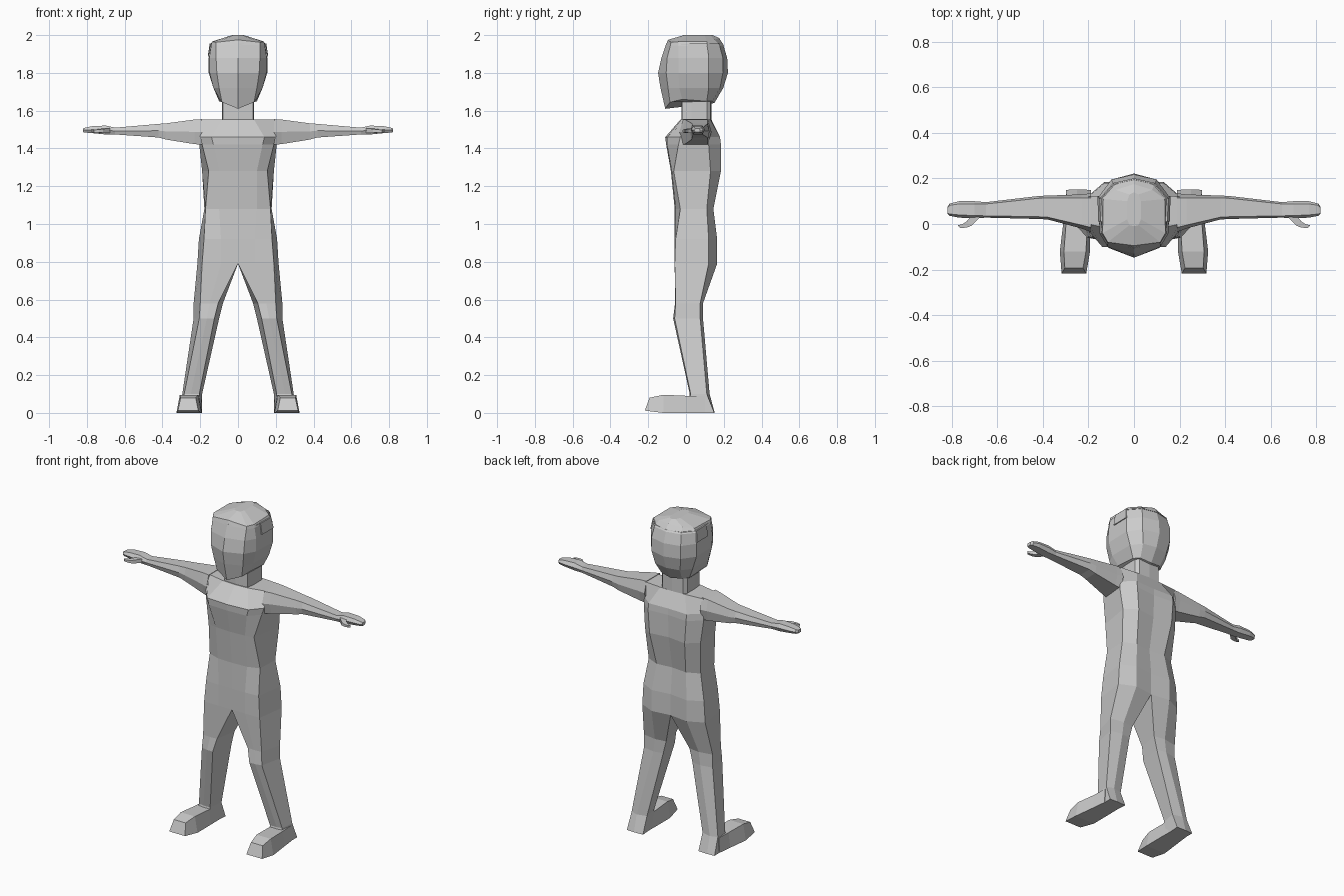
import bpy
import bmesh

cube = bpy.data.objects.get("Cube")
if cube:
    bpy.data.objects.remove(cube, do_unlink=True)

# One plain grey for the whole figure
GREY = (0.6, 0.6, 0.6, 1.0)
clay = bpy.data.materials.new("clay_grey")
clay.use_nodes = True
clay.diffuse_color = GREY
shader = next(n for n in clay.node_tree.nodes if n.type == "BSDF_PRINCIPLED")
shader.inputs["Base Color"].default_value = GREY


def level(z, *outline):
    """Horizontal section: (x, y) points at one height."""
    return [(x, y, z) for x, y in outline]


def loft(name, rings, closed=True, cap_start=True, cap_end=True):
    """Skin a chain of sections on both sides of the body.
    Open sections run from the front centre line to the back centre line."""
    bm = bmesh.new()
    for side in (1, -1):
        rows = [[bm.verts.new((side * x, y, z)) for x, y, z in ring] for ring in rings]
        count = len(rows[0])
        for low, high in zip(rows, rows[1:]):
            for i in range(count if closed else count - 1):
                j = (i + 1) % count
                bm.faces.new((low[i], low[j], high[j], high[i]))
        if cap_start:
            bm.faces.new(rows[0])
        if cap_end:
            bm.faces.new(rows[-1])
    bmesh.ops.remove_doubles(bm, verts=bm.verts, dist=0.0005)
    bmesh.ops.recalc_face_normals(bm, faces=bm.faces)
    mesh = bpy.data.meshes.new(name)
    bm.to_mesh(mesh)
    bm.free()
    mesh.materials.append(clay)
    obj = bpy.data.objects.new(name, mesh)
    bpy.context.scene.collection.objects.link(obj)
    return obj


# Torso, from hips up to the shoulder line
hips = ((0, -.06), (.09, -.06), (.19, -.06), (.215, .12), (.12, .165), (0, .15))
loft("torso", [
    level(.79, *hips),
    level(.92, (0, -.06), (.09, -.06), (.18, -.055), (.207, .12), (.12, .165), (0, .15)),
    level(1.08, (0, -.06), (.1, -.055), (.172, -.03), (.178, .11), (.1, .145), (0, .135)),
    level(1.28, (0, -.08), (.1, -.075), (.155, -.065), (.19, .13), (.12, .185), (0, .17)),
    level(1.42, (0, -.105), (.13, -.1), (.19, -.04), (.205, .12), (.13, .185), (0, .175)),
    level(1.46, (0, -.11), (.14, -.1), (.2, -.03), (.2, .12), (.13, .18), (0, .175)),
    level(1.552, (0, -.03), (.085, -.025), (.2, 0), (.2, .12), (.085, .13), (0, .135)),
], closed=False)

# Legs, spread outwards from the crotch
loft("legs", [
    level(.79, *hips),
    level(.58, (.105, -.055), (.15, -.058), (.2, -.055), (.235, .075), (.15, .09), (.08, .08)),
    level(.5, (.125, -.068), (.165, -.068), (.205, -.06), (.235, .075), (.16, .09), (.1, .08)),
    level(.1, (.205, .02), (.25, .02), (.285, .025), (.295, .11), (.25, .125), (.19, .11)),
    level(0, (.2, 0), (.25, 0), (.295, 0), (.3, .15), (.25, .152), (.19, .15)),
], cap_start=False)


def foot_section(y, inner, outer, top, sole, lean, taper):
    """Section across the foot; lean sets the top edge back from the sole."""
    return [(inner, y, sole), (outer, y, sole),
            (outer - taper, y + lean, top), (inner + taper, y + lean, top)]


# Feet
loft("feet", [
    foot_section(.1, .195, .3, .09, 0, 0, .005),
    foot_section(.01, .193, .31, .09, 0, 0, .012),
    foot_section(-.12, .193, .326, .096, 0, 0, .018),
    foot_section(-.218, .21, .318, .08, .012, .025, .014),
])


def limb_section(x, front, back, bottom, top, bevel):
    """Six-sided section across the arm or hand."""
    middle = (bottom + top) / 2
    return [(x, front + bevel, top), (x, front, middle), (x, front + bevel, bottom),
            (x, back - bevel, bottom), (x, back, middle), (x, back - bevel, top)]


# Arms and flat hands
loft("arms", [
    limb_section(.19, -.035, .135, 1.42, 1.555, .02),
    limb_section(.23, -.02, .13, 1.423, 1.553, .015),
    limb_section(.38, .02, .125, 1.447, 1.533, .01),
    limb_section(.42, .022, .123, 1.458, 1.53, .01),
    limb_section(.65, .028, .096, 1.474, 1.51, .008),
    limb_section(.7, .025, .1, 1.474, 1.521, .012),
    limb_section(.77, .028, .1, 1.481, 1.518, .012),
    limb_section(.81, .036, .09, 1.484, 1.51, .008),
    limb_section(.82, .045, .075, 1.486, 1.506, .004),
])

# Thumbs
thumb = []
for x, y, width, z in ((.69, .04, .03, 1.495), (.725, .002, .025, 1.493),
                       (.745, -.008, .02, 1.492), (.77, -.012, .014, 1.492)):
    h = width * .4
    thumb.append([(x - h, y - h, z - h), (x + h, y + h, z - h),
                  (x + h, y + h, z + h), (x - h, y - h, z + h)])
loft("thumbs", thumb)

# Neck
neck = ((0, -.025), (.08, -.02), (.086, .03), (.086, .11), (.07, .13), (0, .135))
loft("neck", [level(1.53, *neck), level(1.72, *neck)], closed=False)

# Head, jaw to brow
brow = ((0, -.105), (.115, -.08), (.14, -.04), (.147, .11), (.09, .175), (0, .195))
loft("head", [
    [(0, -.11, 1.61), (.085, -.085, 1.645), (.1, -.02, 1.66),
     (.1, .11, 1.65), (.07, .14, 1.65), (0, .15, 1.64)],
    level(1.72, (0, -.135), (.1, -.095), (.13, -.035), (.13, .12), (.085, .18), (0, .197)),
    level(1.8, (0, -.148), (.112, -.105), (.15, -.04), (.155, .12), (.1, .195), (0, .222)),
    level(1.88, (0, -.13), (.116, -.1), (.152, -.04), (.155, .12), (.1, .195), (0, .218)),
    level(1.955, *brow),
], closed=False)

# Crown of the hair, overhanging the brow slightly
loft("hair_crown", [
    level(1.945, *[(x * 1.02, y * 1.03) for x, y in brow]),
    [(0, -.095, 1.975), (.115, -.08, 1.962), (.138, -.04, 1.965),
     (.135, .11, 1.967), (.08, .15, 1.975), (0, .175, 1.985)],
    level(2, (0, -.01), (.02, -.005), (.03, .02), (.03, .1), (.02, .13), (0, .14)),
], closed=False)

# Hair at the temples
loft("temple_hair", [
    [(x, y, z) for x, y in ((.14, .01), (.158, .01), (.16, .12), (.14, .12))]
    if z < 1.9 else
    [(x, y, z) for x, y in ((.13, .01), (.147, .01), (.15, .11), (.13, .11))]
    for z in (1.888, 1.955)
])
